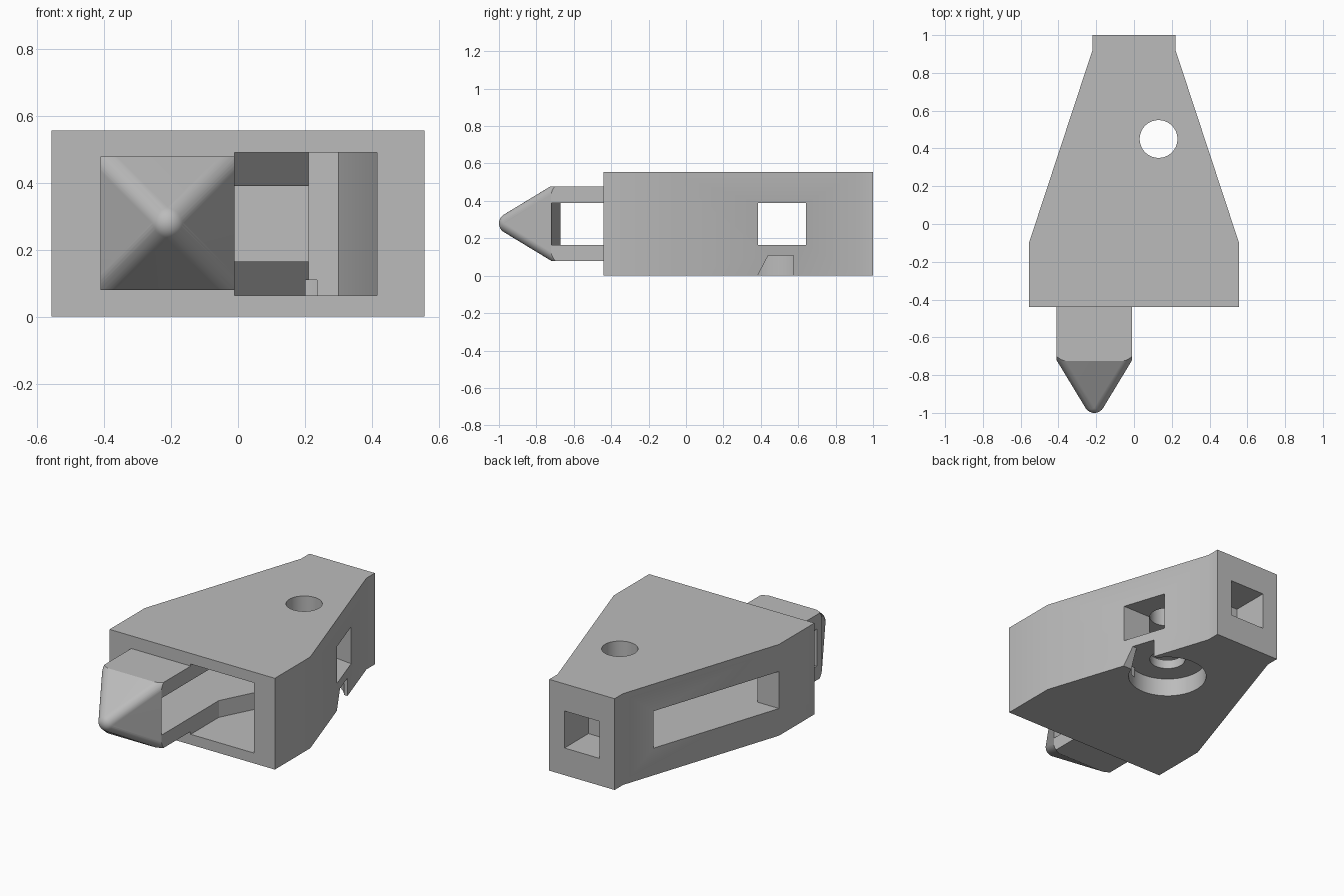
import bpy, bmesh, math
from mathutils import Vector

cube = bpy.data.objects.get("Cube")
if cube:
    bpy.data.objects.remove(cube, do_unlink=True)

grey = bpy.data.materials.new("plain grey")
grey.use_nodes = True
COLOUR = (0.5, 0.5, 0.5, 1)
grey.diffuse_color = COLOUR
grey.node_tree.nodes["Principled BSDF"].inputs["Base Color"].default_value = COLOUR


def finish(bm, name):
    bmesh.ops.recalc_face_normals(bm, faces=bm.faces)
    mesh = bpy.data.meshes.new(name)
    bm.to_mesh(mesh)
    bm.free()
    mesh.materials.append(grey)
    obj = bpy.data.objects.new(name, mesh)
    bpy.context.collection.objects.link(obj)
    return obj


def prism(name, outline, low, high, axis="z"):
    """Extrude a plan outline (x, y) along z, or a side outline (y, z) along x."""
    place = (lambda a, b, h: (a, b, h)) if axis == "z" else (lambda a, b, h: (h, a, b))
    bm = bmesh.new()
    face = bm.faces.new([bm.verts.new(place(a, b, low)) for a, b in outline])
    grown = bmesh.ops.extrude_face_region(bm, geom=[face])["geom"]
    shift = Vector(place(0, 0, high - low))
    bmesh.ops.translate(bm, vec=shift, verts=[v for v in grown if isinstance(v, bmesh.types.BMVert)])
    return finish(bm, name)


def box(name, x0, x1, y0, y1, z0, z1):
    return prism(name, [(x0, y0), (x1, y0), (x1, y1), (x0, y1)], z0, z1)


def disc(name, centre, radius, low, high, sides=64):
    turn = [math.tau * i / sides for i in range(sides)]
    return prism(name, [(centre[0] + radius * math.cos(t), centre[1] + radius * math.sin(t))
                        for t in turn], low, high)


def combine(target, other, operation):
    mod = target.modifiers.new(operation.lower(), "BOOLEAN")
    mod.operation, mod.object, mod.solver = operation, other, "EXACT"
    bpy.context.view_layer.objects.active = target
    bpy.ops.object.modifier_apply(modifier=mod.name)
    bpy.data.objects.remove(other, do_unlink=True)


# Tapered body
half = [(0.556, -0.44), (0.556, -0.1), (0.22, 0.92), (0.22, 1.0)]
body = prism("latch_body", half + [(-x, y) for x, y in reversed(half)], 0, 0.555)

# Bolt nose: a pyramid with rounded edges, trimmed to a square bar
RADIUS, SLOPE, REACH = 0.055, 0.606, 0.6
tip = Vector((-0.21, -0.945, 0.28))
bm = bmesh.new()
corners = [tip] + [tip + REACH * Vector((sx * SLOPE, 1, sz * SLOPE))
                   for sx in (-1, 1) for sz in (-1, 1)]
for corner in corners:
    ball = bmesh.ops.create_icosphere(bm, subdivisions=4, radius=RADIUS)["verts"]
    bmesh.ops.translate(bm, vec=corner, verts=ball)
bmesh.ops.delete(bm, geom=bm.faces[:], context="FACES_ONLY")
bmesh.ops.delete(bm, geom=bm.edges[:], context="EDGES_FACES") if bm.edges else None
if not bm.verts:
    raise RuntimeError("nose points missing")
hull = bmesh.ops.convex_hull(bm, input=bm.verts[:])
bmesh.ops.delete(bm, geom=[v for v in bm.verts if not v.link_faces], context="VERTS")
nose = finish(bm, "bolt_nose")
combine(nose, box("bar_trim", -0.41, -0.01, -1.2, -0.42, 0.08, 0.478), "INTERSECT")
combine(body, nose, "UNION")

# Front cavity beside the bolt
cavity = [(-0.01, -0.6), (0.415, -0.6), (0.415, -0.1), (0.3, 0.25), (0.21, 0.26), (-0.01, -0.17)]
combine(body, prism("front_cavity", cavity, 0.063, 0.49), "DIFFERENCE")

# Channel through the bolt and out of both sides of the body
channel = [(-0.8, -0.1), (-0.41, -0.1), (-0.41, -0.44), (-0.5, -0.44), (-0.5, -0.66), (0.05, -0.727),
           (0.05, -0.17), (0.21, 0.2), (0.21, 0.385), (0.7, 0.385), (0.7, 0.59), (-0.8, 0.788)]
combine(body, prism("side_channel", channel, 0.165, 0.39), "DIFFERENCE")

# Blind square pocket in the back
combine(body, box("back_pocket", -0.117, 0.117, 0.77, 1.2, 0.165, 0.39), "DIFFERENCE")

# Pivot hole, wide recess underneath and its side groove
PIVOT = (0.13, 0.45)
combine(body, disc("pivot_hole", PIVOT, 0.1, -0.2, 0.8), "DIFFERENCE")
combine(body, disc("pivot_recess", PIVOT, 0.22, -0.2, 0.11), "DIFFERENCE")
groove = [(0.34, -0.08), (0.44, 0.109), (0.575, 0.109), (0.575, -0.08)]
combine(body, prism("side_groove", groove, 0.2, 0.7, axis="x"), "DIFFERENCE")

# Smooth the rounded parts, keep the edges crisp
bpy.ops.object.select_all(action="DESELECT")
body.select_set(True)
bpy.context.view_layer.objects.active = body
bpy.ops.object.shade_smooth_by_angle(angle=math.radians(20))
